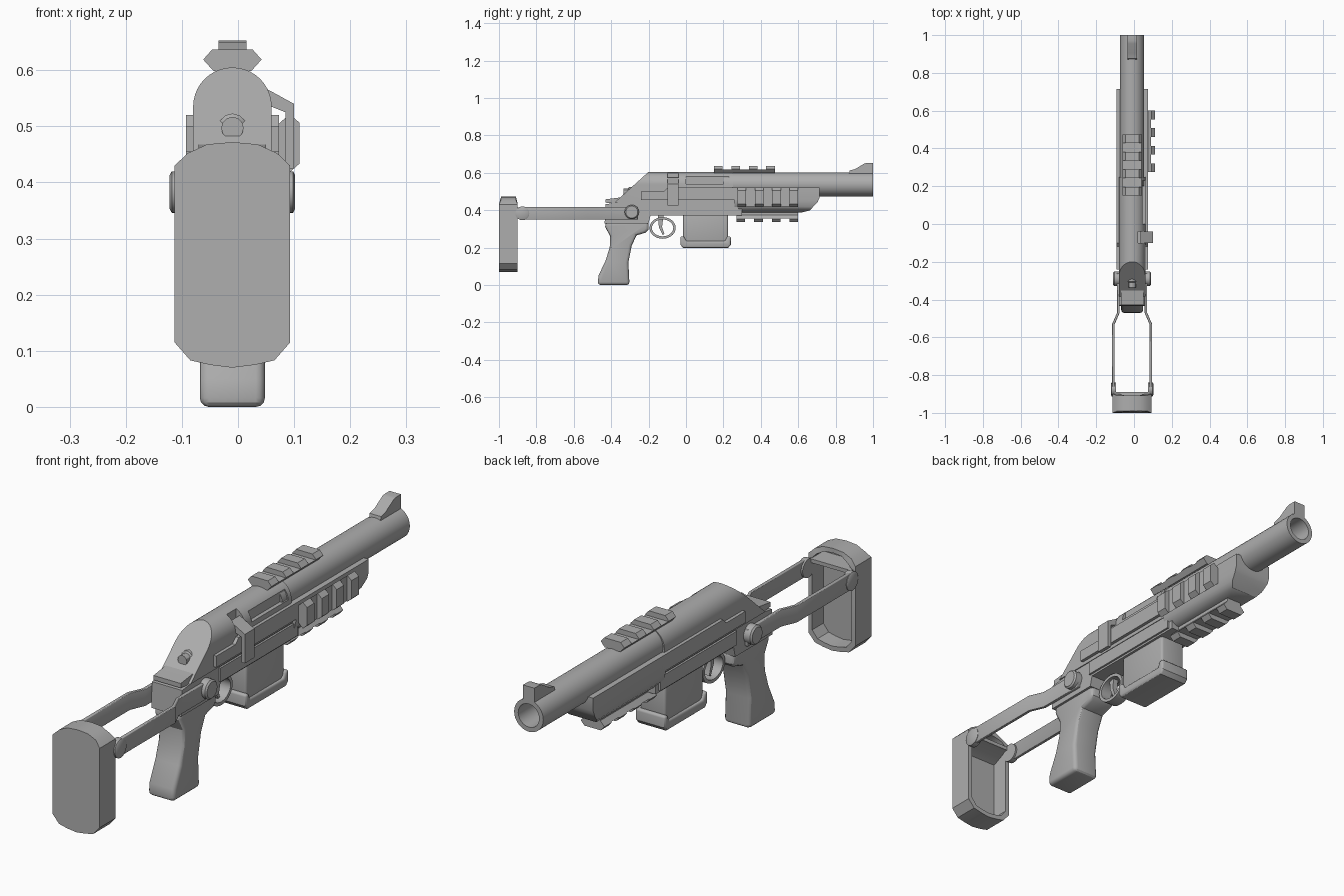
import bpy, bmesh, math
from mathutils import Vector

if "Cube" in bpy.data.objects:
    bpy.data.objects.remove(bpy.data.objects["Cube"], do_unlink=True)

CX = -0.01  # centre line of the gun
TAU = math.tau
parts = []

steel = bpy.data.materials.new("plain grey")
steel.use_nodes = True
steel.diffuse_color = (0.42, 0.42, 0.42, 1)
steel.node_tree.nodes["Principled BSDF"].inputs["Base Color"].default_value = (0.42, 0.42, 0.42, 1)


def loft(name, rings, closed=False, bevel=0, cuts=()):
    """Skin a row of equal rings; optionally slice by (y, z, ny, nz) planes and bevel sharp edges."""
    bm = bmesh.new()
    rows = [[bm.verts.new(p) for p in ring] for ring in rings]
    n = len(rows[0])
    pairs = list(zip(rows, rows[1:])) + ([(rows[-1], rows[0])] if closed else [])
    for a, b in pairs:
        for i in range(n):
            j = (i + 1) % n
            bm.faces.new((a[i], a[j], b[j], b[i]))
    if not closed:
        bm.faces.new(rows[0][::-1])
        bm.faces.new(rows[-1])
    for y, z, ny, nz in cuts:
        bmesh.ops.bisect_plane(bm, geom=bm.verts[:] + bm.edges[:] + bm.faces[:],
                               plane_co=(0, y, z), plane_no=(0, ny, nz), clear_outer=True)
        bmesh.ops.holes_fill(bm, edges=[e for e in bm.edges if e.is_boundary], sides=0)
    bmesh.ops.recalc_face_normals(bm, faces=bm.faces[:])
    if bevel:
        sharp = [e for e in bm.edges if e.calc_face_angle(0) > math.radians(55)]
        bmesh.ops.bevel(bm, geom=sharp, offset=bevel, segments=3, profile=0.5,
                        affect='EDGES', clamp_overlap=True)
    mesh = bpy.data.meshes.new(name)
    bm.to_mesh(mesh)
    bm.free()
    obj = bpy.data.objects.new(name, mesh)
    bpy.context.collection.objects.link(obj)
    mesh.materials.append(steel)
    parts.append(obj)
    return obj


def side(name, pts, half, x=0, **kw):
    """Side outline (y, z) given a width across x."""
    return loft(name, [[(CX + x + s * half, y, z) for y, z in pts] for s in (-1, 1)], **kw)


def section(name, pts, y0, y1, **kw):
    """Cross-section (x, z) run along y."""
    return loft(name, [[(CX + x, y, z) for x, z in pts] for y in (y0, y1)], **kw)


def box(name, x0, x1, y0, y1, z0, z1, **kw):
    return section(name, [(x0, z0), (x1, z0), (x1, z1), (x0, z1)], y0, y1, **kw)


def lathe(name, profile, y, z, along_x=False, n=28):
    """Turned part from (radius, distance) pairs, along y or x."""
    rings = []
    for r, d in profile:
        ring = []
        for i in range(n):
            c, s = r * math.cos(TAU * i / n), r * math.sin(TAU * i / n)
            ring.append((CX + d, y + c, z + s) if along_x else (CX + c, d, z + s))
        rings.append(ring)
    return loft(name, rings)


def mirrored(pts):
    return pts + [(-x, z) for x, z in reversed(pts) if x > 0]


def rail(name, x, z, angle, y0, y1):
    """Accessory rail with four teeth, turned about y."""
    c, s = math.cos(angle), math.sin(angle)

    def turn(pts):
        return [(x + u * c + h * s, z - u * s + h * c) for u, h in pts]
    base = turn([(-0.034, 0), (0.034, 0), (0.05, 0.018), (-0.05, 0.018)])
    tooth = turn([(-0.034, 0), (0.034, 0), (0.052, 0.02), (0.036, 0.038), (-0.036, 0.038), (-0.052, 0.02)])
    section(name + "_base", base, y0, y1)
    width = 0.046
    for i in range(4):
        y = y0 + i * (y1 - y0 - width) / 3
        section(f"{name}_tooth_{i + 1}", tooth, y, y + width)


# Barrel with open bore, and front sight
lathe("barrel", [(0.064, 0.2), (0.064, 1.0), (0.046, 1.0), (0.046, 0.65)], 0, 0.538, n=32)
side("front_sight", [(0.87, 0.59), (0.875, 0.612), (0.905, 0.62), (0.955, 0.65),
                     (0.97, 0.653), (1.0, 0.653), (1.0, 0.59)], 0.025)

# Domed receiver with sloped rear
arch = [(0.07 * math.cos(math.pi * i / 20), 0.535 + 0.07 * math.sin(math.pi * i / 20)) for i in range(21)]
receiver = section("receiver", arch + [(-0.07, 0.44), (0.07, 0.44)], -0.385, 0.25,
                   cuts=[(-0.2, 0.605, -0.14, 0.155)])

# Handle slot and ejection port, cut into the receiver
for name, dims in (("slot_cutter", (0.03, 0.12, -0.1, -0.04, 0.545, 0.64)),
                   ("port_cutter", (0.054, 0.12, 0.0, 0.23, 0.54, 0.59))):
    cutter = box(name, *dims)
    parts.remove(cutter)
    cutter.hide_render = True
    cutter.hide_set(True)
    cut = receiver.modifiers.new(name, 'BOOLEAN')
    cut.operation = 'DIFFERENCE'
    cut.solver = 'EXACT'
    cut.object = cutter

# Bolt tail and rear tang
lathe("bolt_tail", [(0.026, -0.25), (0.026, -0.305), (0.02, -0.31), (0.02, -0.335)], 0, 0.497, n=12)
side("rear_tang", [(-0.43, 0.44), (-0.33, 0.43), (-0.2, 0.43), (-0.2, 0.49),
                   (-0.35, 0.468), (-0.43, 0.458)], 0.06)

# Lower frame and its side plates
side("lower_frame", [(-0.43, 0.432), (-0.435, 0.33), (-0.2, 0.33), (-0.19, 0.372),
                     (0.3, 0.372), (0.3, 0.46), (-0.2, 0.46)], 0.066)
for s, tag in ((1, "left"), (-1, "right")):
    side(tag + "_frame_plate", [(-0.24, 0.455), (0.3, 0.455), (0.3, 0.52), (-0.1, 0.52),
                                (-0.12, 0.5), (-0.24, 0.5)], 0.01, x=s * 0.073)
    side(tag + "_lower_strip", [(-0.2, 0.38), (0.28, 0.38), (0.28, 0.435), (-0.2, 0.435)], 0.006, x=s * 0.068)

# Handguard: rounded trough with swept-up nose
trough = mirrored([(0.035, 0.388), (0.058, 0.397), (0.075, 0.418), (0.083, 0.45), (0.083, 0.52)])
section("handguard", trough, 0.26, 0.715,
        cuts=[(0.62, 0.388, 0.25, -1), (0.665, 0.402, 0.75, -0.7), (0.7, 0.435, 1, -0.45)])

# Accessory rails
rail("top_rail", 0, 0.599, 0, 0.15, 0.475)
rail("side_rail", 0.082, 0.47, math.pi / 2, 0.275, 0.6)
rail("bottom_rail", 0, 0.374, math.pi, 0.27, 0.6)
box("bottom_rail_mount", -0.034, 0.034, 0.27, 0.6, 0.37, 0.4)

# Charging handle
section("charging_handle", [(0.045, 0.575), (0.07, 0.562), (0.11, 0.54), (0.11, 0.425),
                            (0.095, 0.425), (0.095, 0.525), (0.045, 0.545)], -0.1, -0.04)

# Magazine and its floor plate
box("magazine", -0.056, 0.056, -0.015, 0.225, 0.22, 0.39, bevel=0.01)
side("magazine_floor_plate", [(-0.03, 0.215), (-0.015, 0.198), (0.225, 0.198), (0.24, 0.215),
                              (0.24, 0.26), (0.22, 0.26), (0.21, 0.235), (0.0, 0.235),
                              (-0.01, 0.26), (-0.03, 0.26)], 0.066, bevel=0.009)

# Trigger guard and trigger
guard = []
for i in range(28):
    c, s = math.cos(TAU * i / 28), math.sin(TAU * i / 28)
    guard.append([(CX + x, -0.125 + (0.07 + t) * c, 0.305 + (0.058 + t) * s)
                  for x, t in ((-0.025, 0), (0.025, 0), (0.025, -0.013), (-0.025, -0.013))])
loft("trigger_guard", guard, closed=True)
side("trigger", [(-0.15, 0.375), (-0.145, 0.31), (-0.125, 0.268), (-0.115, 0.272),
                 (-0.128, 0.31), (-0.12, 0.375)], 0.011)

# Pistol grip
side("grip", [(-0.43, 0.34), (-0.2, 0.34), (-0.2, 0.295), (-0.215, 0.28), (-0.265, 0.265),
              (-0.29, 0.21), (-0.308, 0.12), (-0.302, 0.0), (-0.472, 0.0), (-0.468, 0.05),
              (-0.43, 0.13), (-0.408, 0.2), (-0.405, 0.26), (-0.432, 0.31)], 0.058, bevel=0.016)

# Folding stock: cranked arms, hinge discs and butt knuckles
path = [(0.066, -0.26), (0.066, -0.47), (0.092, -0.53), (0.092, -0.89)]
outline = path + [(x + 0.014, y) for x, y in reversed(path)]
for s, tag in ((1, "left"), (-1, "right")):
    loft(tag + "_stock_arm", [[(CX + s * x, y, z) for x, y in outline] for z in (0.35, 0.418)], bevel=0.003)
    lathe(tag + "_hinge", [(0.038, s * 0.05), (0.038, s * 0.094), (0.032, s * 0.1)], -0.29, 0.39, along_x=True)
    lathe(tag + "_knuckle", [(0.037, s * 0.085), (0.037, s * 0.108), (0.03, s * 0.112)], -0.875, 0.383, along_x=True)

# Butt plate, hollow on the inner side, with a crossbar carrying the arms
half = [(0, 0.07), (0.04, 0.075), (0.075, 0.083), (0.103, 0.115), (0.103, 0.43),
        (0.08, 0.452), (0.045, 0.468), (0, 0.472)]
rim = mirrored(half)
inner = [(x * 0.84, 0.27 + (z - 0.27) * 0.91) for x, z in rim]


def ring(pts, y, lean=0):
    return [(CX + x, y + (lean if z > 0.44 else 0), z) for x, z in pts]


loft("butt_plate", [ring(rim, -1.0, 0.01), ring(rim, -0.9, -0.008), ring(inner, -0.9, -0.008), ring(inner, -0.97)])
side("butt_crossbar", [(-0.975, 0.365), (-0.9, 0.4), (-0.89, 0.4), (-0.89, 0.415), (-0.975, 0.415)], 0.092)

# Smooth curved surfaces, keep edges crisp
bpy.ops.object.select_all(action='DESELECT')
for obj in parts:
    obj.select_set(True)
bpy.context.view_layer.objects.active = receiver
bpy.ops.object.shade_smooth_by_angle(angle=math.radians(30))
